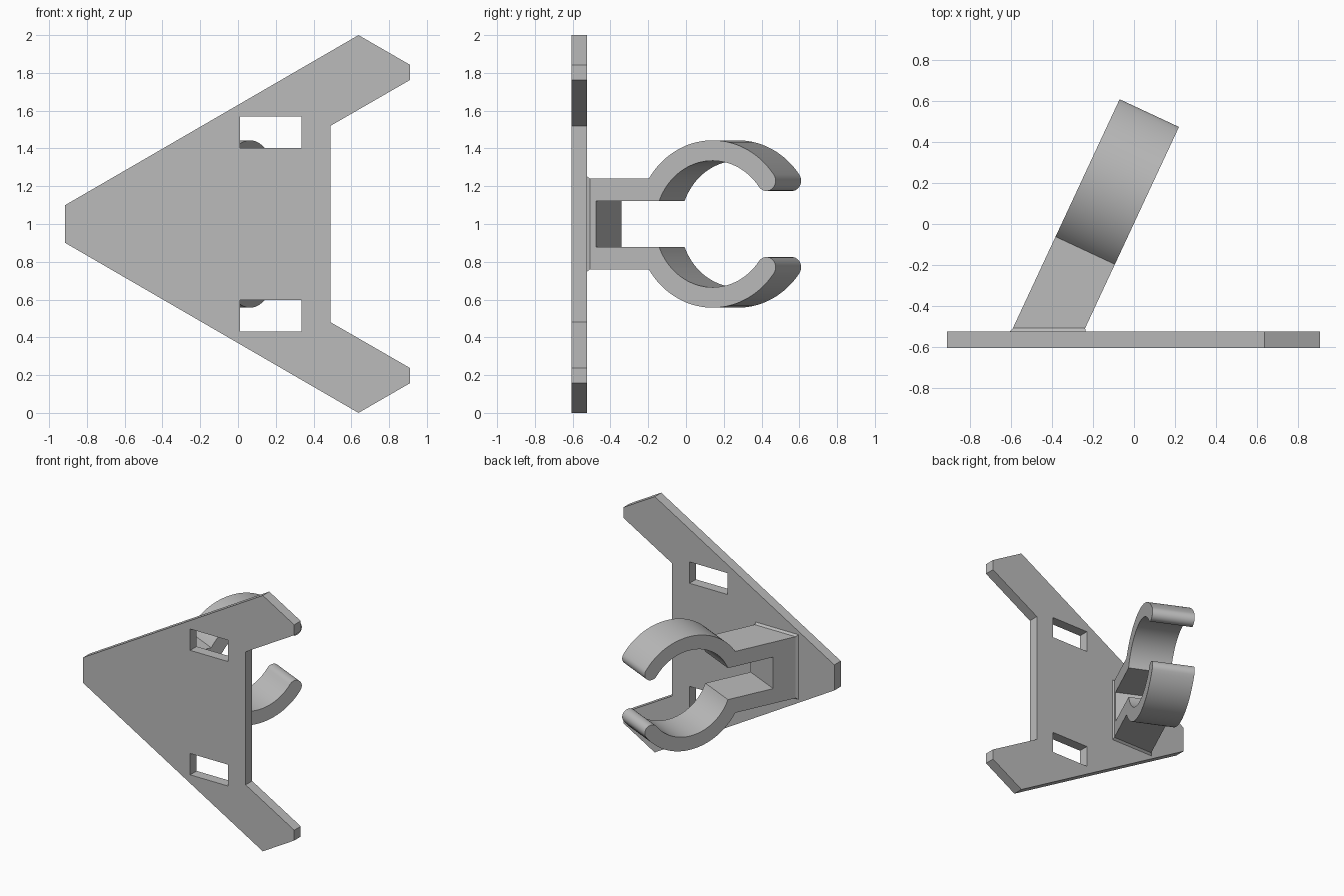
import bpy, bmesh
from math import sin, cos, radians, sqrt, asin, pi
from mathutils import Vector

old = bpy.data.objects.get("Cube")
if old:
    bpy.data.objects.remove(old, do_unlink=True)

# Material
GREY = (0.5, 0.5, 0.5, 1)
grey = bpy.data.materials.new("plain grey")
grey.use_nodes = True
grey.diffuse_color = GREY
grey.node_tree.nodes["Principled BSDF"].inputs["Base Color"].default_value = GREY

MID_Z = 1.0
PLATE_FRONT, PLATE_BACK = -0.605, -0.525


def add_object(name, mesh):
    obj = bpy.data.objects.new(name, mesh)
    bpy.context.collection.objects.link(obj)
    mesh.materials.clear()
    mesh.materials.append(grey)
    return obj


def mesh_from(name, bm):
    bmesh.ops.recalc_face_normals(bm, faces=bm.faces)
    mesh = bpy.data.meshes.new(name)
    bm.to_mesh(mesh)
    bm.free()
    return add_object(name, mesh)


def mirrored(half):
    """Close a half outline (a, b) by reflecting it in b = 0."""
    return half + [(a, -b) for a, b in reversed(half)]


# Back plate: forked triangle with two slots, as a filled flat curve
outline = mirrored([(-0.915, 0.1), (0.638, 1.0), (0.91, 0.843),
                    (0.91, 0.762), (0.49, 0.52)])
slots = [[(0.01, s * 0.403), (0.337, s * 0.403), (0.337, s * 0.57), (0.01, s * 0.57)]
         for s in (1, -1)]
curve = bpy.data.curves.new("plate_outline", "CURVE")
curve.dimensions = "2D"
curve.fill_mode = "BOTH"
curve.extrude = (PLATE_BACK - PLATE_FRONT) / 2
for loop in [outline] + slots:
    spline = curve.splines.new("POLY")
    spline.points.add(len(loop) - 1)
    for p, (x, z) in zip(spline.points, loop):
        p.co = (x, z, 0, 1)
    spline.use_cyclic_u = True
helper = bpy.data.objects.new("plate_outline", curve)
bpy.context.collection.objects.link(helper)
bpy.context.view_layer.update()
evaluated = helper.evaluated_get(bpy.context.evaluated_depsgraph_get())
plate_mesh = bpy.data.meshes.new_from_object(evaluated)
bpy.data.objects.remove(helper, do_unlink=True)
bm = bmesh.new()
bm.from_mesh(plate_mesh)
for v in bm.verts:
    x, z, depth = v.co
    v.co = (x, (PLATE_FRONT + PLATE_BACK) / 2 - depth, z + MID_Z)
bmesh.ops.remove_doubles(bm, verts=bm.verts, dist=1e-5)
for f in bm.faces:
    f.smooth = False
mesh_from("back_plate", bm)

# Clip: open ring on a slotted stem, leaning 25 degrees sideways
LEAN = radians(25)
ALONG = Vector((sin(LEAN), cos(LEAN), 0))
ACROSS = Vector((cos(LEAN), -sin(LEAN), 0))
CENTRE = Vector((-0.081, 0.208, MID_Z))
WIDTH = 0.32
R_OUT, R_IN = 0.443, 0.335
STEM, SLOT = 0.24, 0.123
TIP = radians(36)


def arc(r, start, end, steps, cx=0, cy=0):
    angles = [start + (end - start) * i / steps for i in range(steps + 1)]
    return [(cx + r * cos(a), cy + r * sin(a)) for a in angles]


r_mid, r_tip = (R_OUT + R_IN) / 2, (R_OUT - R_IN) / 2
half = [(-0.9, STEM)]
half += arc(R_OUT, pi - asin(STEM / R_OUT), TIP, 32)
half += arc(r_tip, TIP, TIP - pi, 12, r_mid * cos(TIP), r_mid * sin(TIP))[1:-1]
half += arc(R_IN, TIP, pi - asin(SLOT / R_IN), 32)
half += [(-0.682, SLOT)]

bm = bmesh.new()
verts = [bm.verts.new(CENTRE + ALONG * u - ACROSS * WIDTH / 2 + Vector((0, 0, z)))
         for u, z in mirrored(half)]
face = bm.faces.new(verts)
sides = bmesh.ops.extrude_face_region(bm, geom=[face])
moved = [g for g in sides["geom"] if isinstance(g, bmesh.types.BMVert)]
bmesh.ops.translate(bm, verts=moved, vec=ACROSS * WIDTH)
# Slide the stem's end along its axis so that it sits just inside the plate
for v in bm.verts:
    if (v.co - CENTRE).dot(ALONG) < -0.85:
        v.co += ALONG * ((PLATE_BACK - 0.01 - v.co.y) / ALONG.y)
clip = mesh_from("pipe_clip", bm)
bpy.ops.object.select_all(action="DESELECT")
clip.select_set(True)
bpy.context.view_layer.objects.active = clip
bpy.ops.object.shade_smooth_by_angle(angle=radians(30))

# Small chamfered foot where the stem meets the plate
bm = bmesh.new()
for y, x0, x1, h in ((PLATE_BACK - 0.005, -0.612, -0.235, 0.257),
                     (-0.508, -0.591, -0.239, STEM)):
    for x in (x0, x1):
        for z in (-h, h):
            bm.verts.new((x, y, MID_Z + z))
bmesh.ops.convex_hull(bm, input=bm.verts)
bmesh.ops.dissolve_limit(bm, angle_limit=0.01, verts=bm.verts, edges=bm.edges)
mesh_from("stem_foot", bm)
